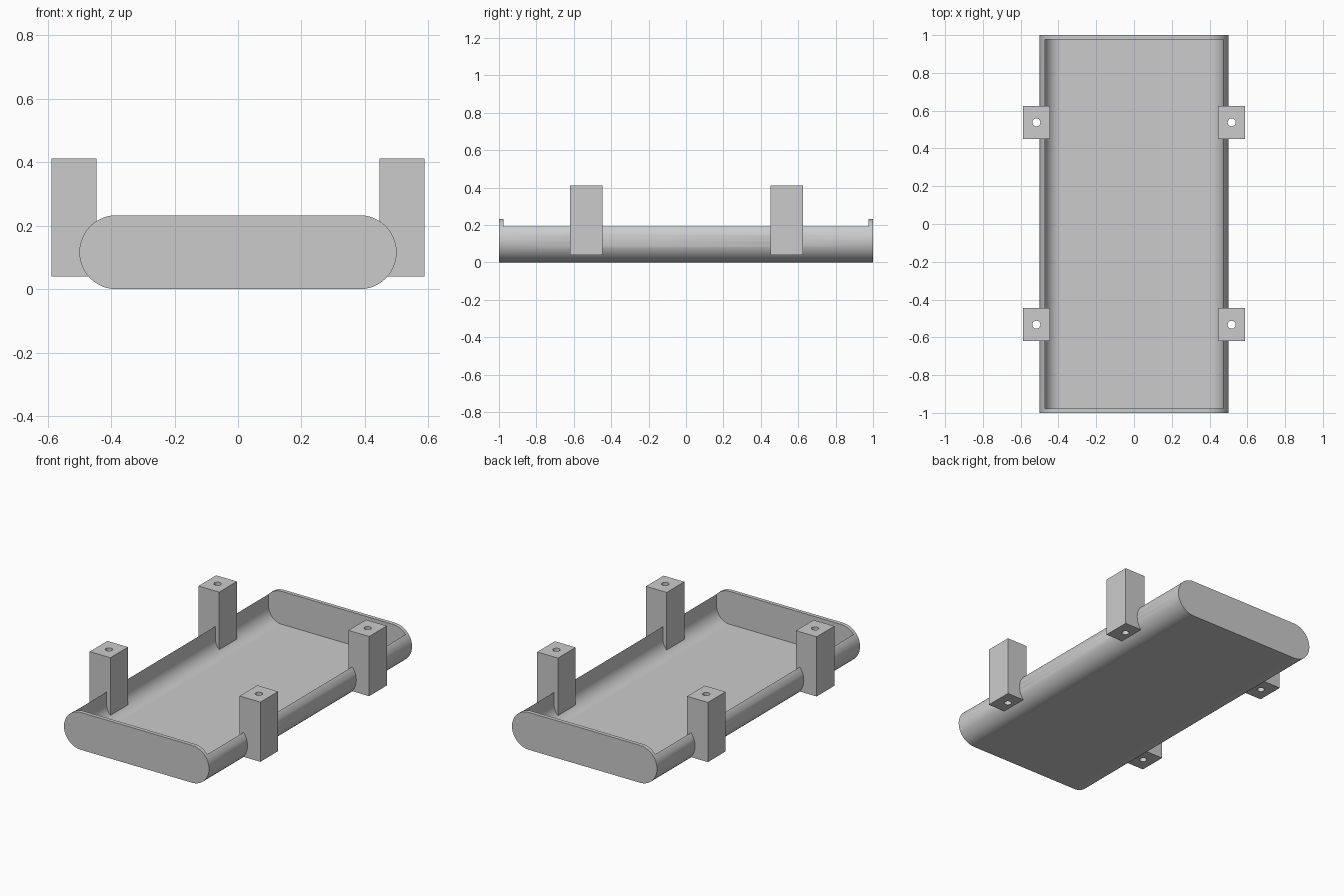
import bpy
import bmesh
from math import sin, cos, pi

if "Cube" in bpy.data.objects:
    bpy.data.objects.remove(bpy.data.objects["Cube"])

HALF_W, HALF_L, R = 0.5, 1.0, 0.1165   # tray half width, half length, edge radius
WALL, END = 0.028, 0.024               # side wall and end plate thickness
STEPS = 24

grey = bpy.data.materials.new("plain grey")
grey.use_nodes = True
grey.diffuse_color = (0.6, 0.6, 0.6, 1)
grey.node_tree.nodes["Principled BSDF"].inputs["Base Color"].default_value = (0.6, 0.6, 0.6, 1)


def finish(name, bm):
    bmesh.ops.recalc_face_normals(bm, faces=bm.faces)
    mesh = bpy.data.meshes.new(name)
    bm.to_mesh(mesh)
    bm.free()
    mesh.materials.append(grey)
    obj = bpy.data.objects.new(name, mesh)
    bpy.context.collection.objects.link(obj)
    return obj


def prism(name, outline, half_length):
    """Extrude an x-z outline along y."""
    bm = bmesh.new()
    face = bm.faces.new([bm.verts.new((x, -half_length, z)) for x, z in outline])
    side = bmesh.ops.extrude_face_region(bm, geom=[face])["geom"]
    verts = [v for v in side if isinstance(v, bmesh.types.BMVert)]
    bmesh.ops.translate(bm, verts=verts, vec=(0, 2 * half_length, 0))
    return finish(name, bm)


def arc(cx, radius, start, end):
    angles = [start + (end - start) * i / STEPS for i in range(STEPS + 1)]
    return [(cx + radius * cos(a), R + radius * sin(a)) for a in angles]


def box(name, size, centre):
    bm = bmesh.new()
    bmesh.ops.create_cube(bm, size=1)
    bmesh.ops.scale(bm, vec=size, verts=bm.verts)
    bmesh.ops.translate(bm, vec=centre, verts=bm.verts)
    return finish(name, bm)


def cylinder(name, radius, depth, centre):
    bm = bmesh.new()
    bmesh.ops.create_cone(bm, cap_ends=True, segments=32, radius1=radius,
                          radius2=radius, depth=depth)
    bmesh.ops.translate(bm, vec=centre, verts=bm.verts)
    return finish(name, bm)


def cut(target, cutter):
    mod = target.modifiers.new("cut", 'BOOLEAN')
    mod.operation, mod.solver, mod.object = 'DIFFERENCE', 'EXACT', cutter
    bpy.context.view_layer.objects.active = target
    bpy.ops.object.modifier_apply(modifier=mod.name)


def smooth(obj):
    bpy.ops.object.select_all(action='DESELECT')
    obj.select_set(True)
    bpy.context.view_layer.objects.active = obj
    bpy.ops.object.shade_smooth_by_angle(angle=pi / 6)


# Round-edged tray, hollowed from above but closed at both ends
cx = HALF_W - R
tray = prism("tray", arc(cx, R, -pi / 2, pi / 2) + arc(-cx, R, pi / 2, 3 * pi / 2), HALF_L)
r = R - WALL
hollow = arc(cx, r, -pi / 2, 0) + [(cx + r, 0.4), (-cx - r, 0.4)] + arc(-cx, r, pi, 3 * pi / 2)
cavity = prism("cavity_cutter", hollow, HALF_L - END)
cut(tray, cavity)
bpy.data.objects.remove(cavity)

# Four drilled mounting posts
for side, sx in (("left", 1), ("right", -1)):
    for end, y in (("front", -0.533), ("back", 0.538)):
        post = box(f"{end}_{side}_post", (0.143, 0.174, 0.372), (sx * 0.517, y, 0.226))
        drill = cylinder("drill_cutter", 0.021, 1, (sx * 0.517, y, 0.226))
        cut(post, drill)
        cut(tray, drill)
        bpy.data.objects.remove(drill)
        smooth(post)

smooth(tray)
